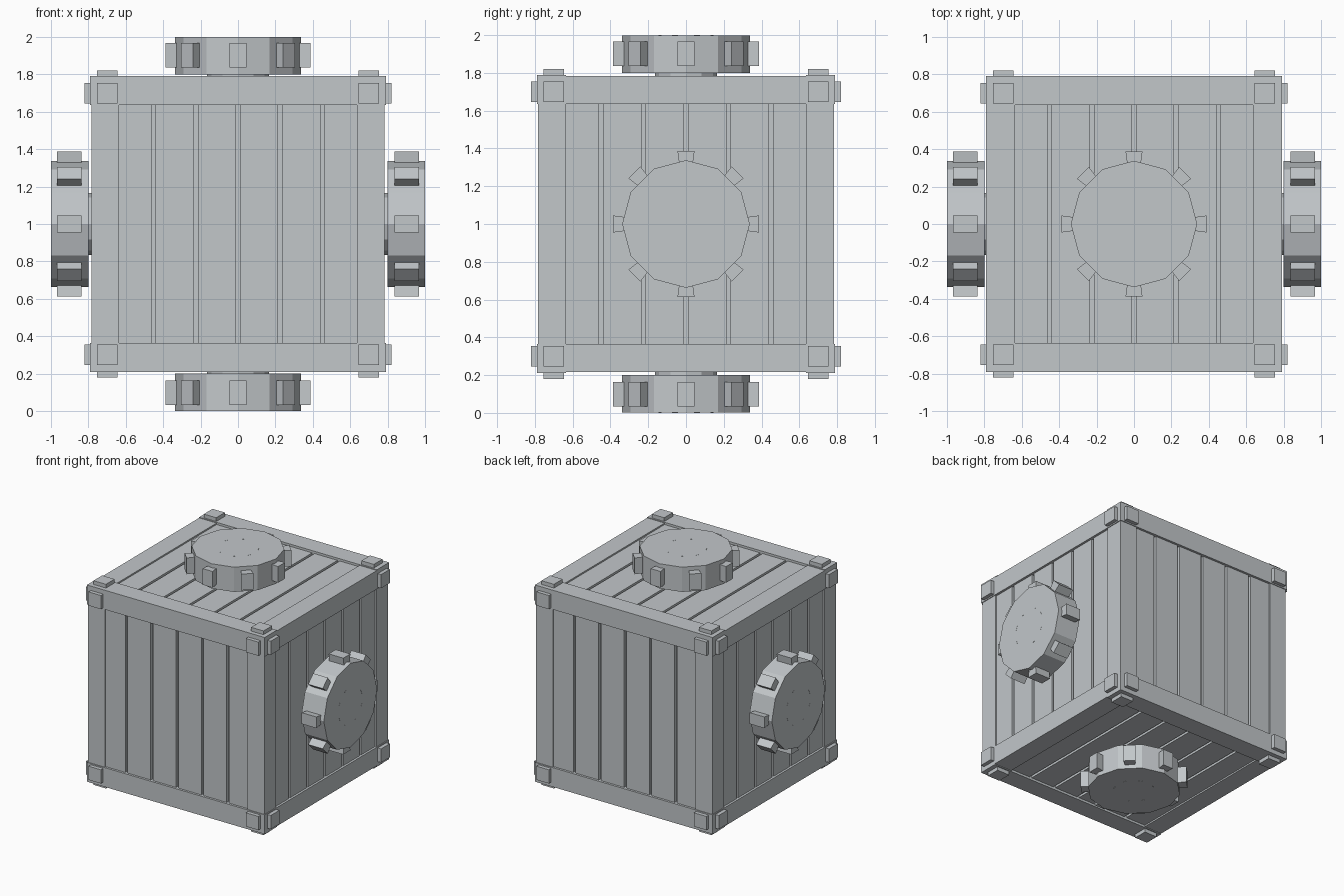
import bpy, bmesh
from math import pi, radians
from mathutils import Matrix, Vector

cube = bpy.data.objects.get("Cube")
if cube:
    bpy.data.objects.remove(cube, do_unlink=True)

grey = bpy.data.materials.new("light_grey")
grey.use_nodes = True
COLOUR = (0.54, 0.57, 0.59, 1)
grey.diffuse_color = COLOUR
grey.node_tree.nodes["Principled BSDF"].inputs["Base Color"].default_value = COLOUR

CENTRE = Matrix.Translation((0, 0, 1))
OUT, INNER, POST = 0.79, 0.635, 0.784
PAD_MID = 0.7

# Rotations carrying a +z-facing part onto each side of the crate
SIDES = {
    "top": Matrix.Identity(4),
    "bottom": Matrix.Rotation(pi, 4, 'Y'),
    "left": Matrix.Rotation(pi / 2, 4, 'Z') @ Matrix.Rotation(pi / 2, 4, 'X'),
    "right": Matrix.Rotation(-pi / 2, 4, 'Z') @ Matrix.Rotation(pi / 2, 4, 'X'),
    "front": Matrix.Rotation(pi / 2, 4, 'X'),
    "back": Matrix.Rotation(pi, 4, 'Z') @ Matrix.Rotation(pi / 2, 4, 'X'),
}


def box(bm, low, high, turn=Matrix.Identity(4)):
    low, high = Vector(low), Vector(high)
    place = Matrix.Translation((low + high) / 2) @ Matrix.Diagonal((high - low).to_4d())
    return bmesh.ops.create_cube(bm, size=1, matrix=turn @ place)["verts"]


def drum(bm, radius, low, high, sides):
    bmesh.ops.create_cone(bm, cap_ends=True, segments=sides, radius1=radius, radius2=radius,
                          depth=high - low, matrix=Matrix.Translation((0, 0, (low + high) / 2)))


def finish(bm, name, turn=Matrix.Identity(4)):
    bm.transform(CENTRE @ turn)
    mesh = bpy.data.meshes.new(name)
    bm.to_mesh(mesh)
    bm.free()
    mesh.materials.append(grey)
    bpy.context.collection.objects.link(bpy.data.objects.new(name, mesh))


# Inner core seen through the gaps between planks
bm = bmesh.new()
box(bm, [-0.75] * 3, [0.75] * 3)
finish(bm, "core")

# Frame: full-width beams, side beams and slightly recessed corner posts
for name in ("width_beams", "side_beams", "corner_posts"):
    bm = bmesh.new()
    for a in (-1, 1):
        for b in (-1, 1):
            turn = Matrix.Diagonal((a, b, 1, 1))
            if name == "width_beams":
                turn = Matrix.Diagonal((1, a, b, 1))
                box(bm, (-OUT, INNER, INNER), (OUT, OUT, OUT), turn)
            elif name == "side_beams":
                turn = Matrix.Diagonal((a, 1, b, 1))
                box(bm, (INNER, -INNER, INNER), (OUT, INNER, POST), turn)
            else:
                box(bm, (INNER, INNER, -INNER), (POST, POST, INNER), turn)
    bmesh.ops.recalc_face_normals(bm, faces=bm.faces)
    finish(bm, name)

# Six planks and four corner pads on every side
edges = [-INNER, -0.45, -0.225, 0, 0.225, 0.45, INNER]
for side, turn in SIDES.items():
    bm = bmesh.new()
    for i, (a, b) in enumerate(zip(edges, edges[1:])):
        start = a if i == 0 else a + 0.01
        end = b if i == 5 else b - 0.01
        box(bm, (start, -INNER, 0.74), (end, INNER, 0.772))
    finish(bm, side + "_planks", turn)

    bm = bmesh.new()
    for x in (-PAD_MID, PAD_MID):
        for y in (-PAD_MID, PAD_MID):
            box(bm, (x - 0.055, y - 0.055, 0.76), (x + 0.055, y + 0.055, 0.82))
    finish(bm, side + "_corner_pads", turn)

# Toothed wheels on four sides
for side in ("top", "bottom", "left", "right"):
    turn = SIDES[side]
    bm = bmesh.new()
    drum(bm, 0.165, 0.74, 0.81, 12)
    finish(bm, side + "_wheel_neck", turn)

    bm = bmesh.new()
    drum(bm, 0.338, 0.8, 0.999, 12)
    finish(bm, side + "_wheel", turn)

    teeth, marks = bmesh.new(), bmesh.new()
    for i in range(8):
        spin = Matrix.Rotation(i * pi / 4, 4, 'Z')
        verts = box(teeth, (0.3, -0.045, 0.837), (0.387, 0.045, 0.967))
        for v in verts:
            if v.co.x < 0.35:
                v.co.y *= 0.75
            v.co = spin @ v.co
        half = Matrix.Rotation(radians(22.5), 4, 'Z')
        box(marks, (0.148, -0.016, 0.995), (0.152, 0.016, 1.0), spin @ half)
    finish(teeth, side + "_wheel_teeth", turn)
    finish(marks, side + "_wheel_marks", turn)
